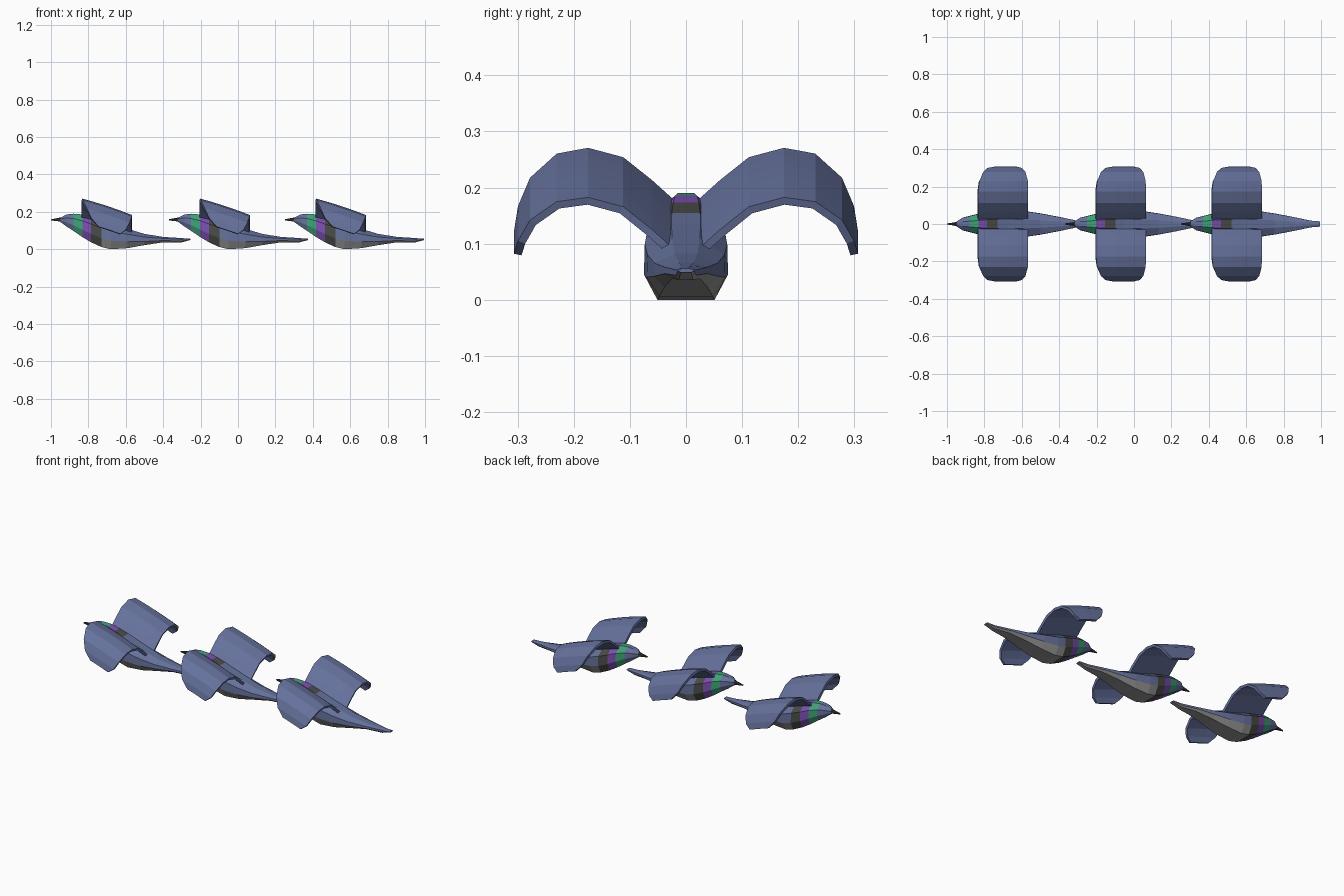
import bpy, bmesh

if "Cube" in bpy.data.objects:
    bpy.data.objects.remove(bpy.data.objects["Cube"])

def material(name, r, g, b):
    m = bpy.data.materials.new(name)
    m.diffuse_color = (r, g, b, 1)
    m.use_nodes = True
    m.node_tree.nodes["Principled BSDF"].inputs["Base Color"].default_value = m.diffuse_color
    return m

BLUE = material("slate_blue", 0.13, 0.165, 0.33)
GREEN = material("neck_green", 0.05, 0.36, 0.19)
PURPLE = material("neck_purple", 0.20, 0.08, 0.44)
DARK = material("breast_dark", 0.07, 0.07, 0.065)
BELLY = material("belly_grey", 0.30, 0.30, 0.30)
BEAK = material("beak_dark", 0.04, 0.04, 0.04)

def make_mesh(name, rings, mats, closed, caps=False, pick=None):
    """Join rows of points into quads; pick(row, column) chooses the material."""
    bm = bmesh.new()
    vs = [[bm.verts.new(p) for p in ring] for ring in rings]
    n = len(rings[0])
    for i in range(len(vs) - 1):
        for j in range(n if closed else n - 1):
            k = (j + 1) % n
            f = bm.faces.new((vs[i][j], vs[i][k], vs[i + 1][k], vs[i + 1][j]))
            f.material_index = pick(i, j) if pick else 0
    if caps:
        bm.faces.new(vs[0])
        bm.faces.new(vs[-1])
    bmesh.ops.recalc_face_normals(bm, faces=bm.faces)
    me = bpy.data.meshes.new(name)
    bm.to_mesh(me)
    bm.free()
    for m in mats:
        me.materials.append(m)
    return me

# Body sections from head to tail: x, bottom z, top z, half width
sections = [
    (-0.320, 0.146, 0.168, 0.012), (-0.287, 0.122, 0.186, 0.034),
    (-0.250, 0.098, 0.190, 0.043), (-0.202, 0.065, 0.186, 0.055),
    (-0.155, 0.037, 0.173, 0.065), (-0.100, 0.012, 0.155, 0.072),
    (-0.050, 0.000, 0.137, 0.075), (0.040, 0.006, 0.109, 0.070),
    (0.130, 0.022, 0.082, 0.057), (0.230, 0.037, 0.066, 0.038),
    (0.325, 0.036, 0.060, 0.018), (0.375, 0.049, 0.056, 0.014)]

def octagon(x, lo, hi, w):
    half = [(0.68, 0.0), (1.0, 0.33), (0.98, 0.72), (0.35, 1.0)]
    pts = [(x, a * w, lo + t * (hi - lo)) for a, t in half]
    return pts + [(px, -py, pz) for px, py, pz in reversed(pts)]

def plumage(i, j):
    if i < 5:
        return (0, 0, 1, 2, 3)[i]
    return 4 if j in (0, 6, 7) else 0

body = make_mesh("body", [octagon(*s) for s in sections],
                 [BLUE, GREEN, PURPLE, DARK, BELLY], True, True, plumage)

# Beak, slightly hooked
beak = make_mesh("beak", [octagon(-0.305, 0.146, 0.172, 0.016),
                          octagon(-0.335, 0.150, 0.167, 0.008),
                          octagon(-0.370, 0.154, 0.160, 0.003)],
                 [BEAK], True, True)

# Wing stations from root to tip: y, leading edge z, front x, rear x
stations = [
    (0.025, 0.172, -0.205, 0.062), (0.065, 0.208, -0.205, 0.062),
    (0.115, 0.248, -0.205, 0.062), (0.175, 0.264, -0.205, 0.062),
    (0.228, 0.256, -0.198, 0.060), (0.273, 0.220, -0.178, 0.048),
    (0.293, 0.178, -0.155, 0.030), (0.300, 0.145, -0.115, 0.000)]

def wing_row(y, z, x0, x1):
    row = []
    for t in (0, 0.2, 0.4, 0.6, 0.8, 1):
        x = x0 + t * (x1 - x0)
        u = (x + 0.205) / 0.267
        row.append((x, y, z - 0.07 * u - 0.018 * u * u))
    return row

wing = make_mesh("wings", [wing_row(*s) for s in stations], [BLUE], False)

# Three birds flying in line
for n, dx in enumerate((-0.63, 0.0, 0.62), 1):
    for part, me in (("body", body), ("beak", beak), ("wings", wing)):
        ob = bpy.data.objects.new(f"bird_{n}_{part}", me)
        ob.location.x = dx
        bpy.context.collection.objects.link(ob)
        if part == "wings":
            mir = ob.modifiers.new("mirror", 'MIRROR')
            mir.use_axis = (False, True, False)
            mir.use_mirror_merge = False
            sol = ob.modifiers.new("thickness", 'SOLIDIFY')
            sol.thickness = 0.014
            sol.offset = 0
